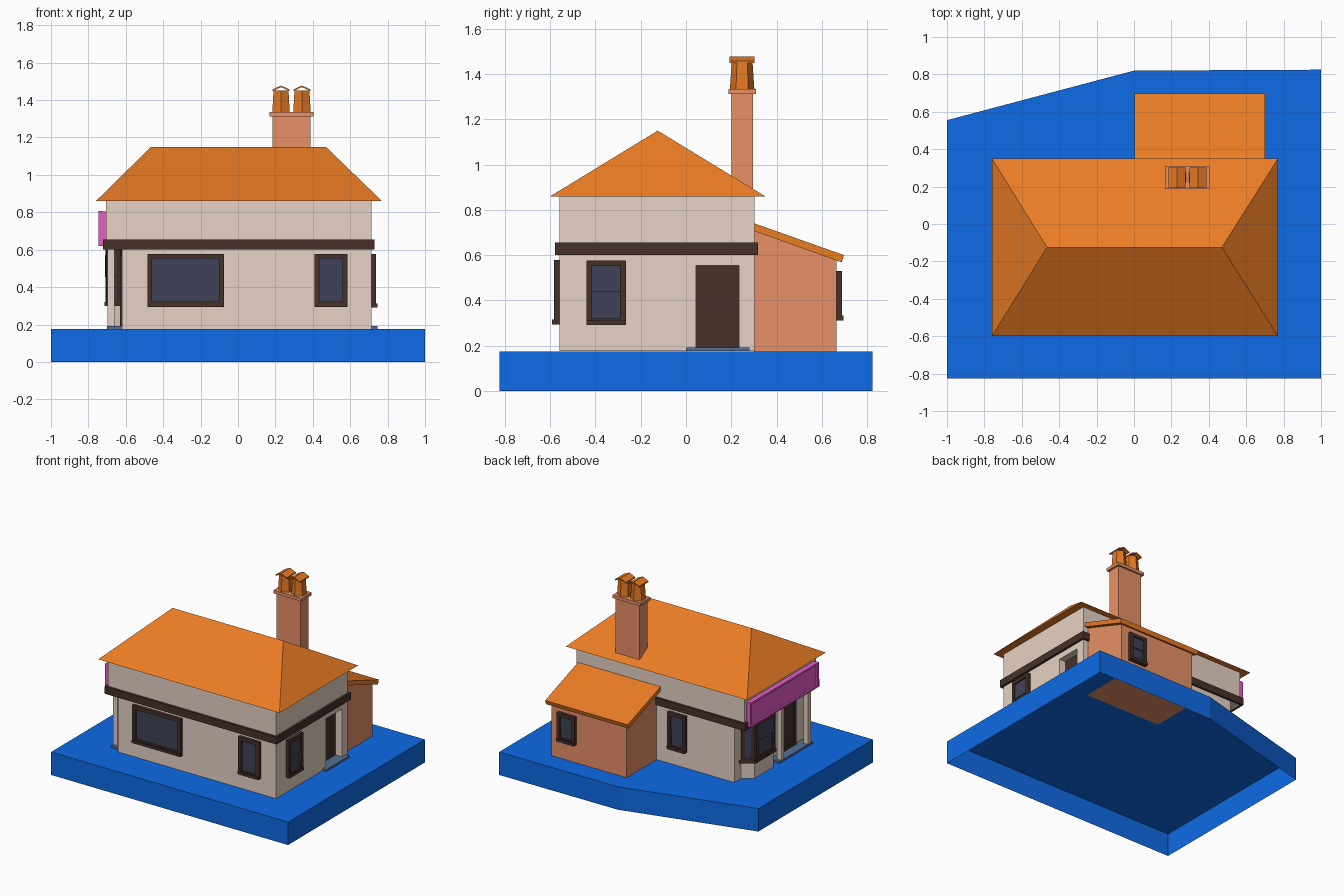
import bpy, bmesh
from math import radians, degrees, atan2
from mathutils import Matrix, Vector

if "Cube" in bpy.data.objects:
    bpy.data.objects.remove(bpy.data.objects["Cube"])

# Display colours, converted to linear for the materials
COLOURS = dict(blue=(.055, .42, .90), cream=(.905, .825, .77), dark=(.275, .19, .165), glass=(.25, .26, .345),
               roof=(.917, .487, .145), brick=(.906, .568, .405), pot=(.90, .475, .14), pink=(.91, .36, .79),
               step=(.33, .44, .58))
MATS = {}
for n, c in COLOURS.items():
    MATS[n] = bpy.data.materials.new(n)
    MATS[n].diffuse_color = (*[((v + .055) / 1.055) ** 2.4 for v in c], 1)


def finish(bm, name, col):
    bmesh.ops.recalc_face_normals(bm, faces=bm.faces)
    me = bpy.data.meshes.new(name)
    bm.to_mesh(me)
    bm.free()
    ob = bpy.data.objects.new(name, me)
    me.materials.append(MATS[col])
    bpy.context.collection.objects.link(ob)
    return ob


def add_box(bm, x0, x1, y0, y1, z0, z1, m=Matrix()):
    t = Matrix.Translation(((x0 + x1) / 2, (y0 + y1) / 2, (z0 + z1) / 2))
    bmesh.ops.create_cube(bm, size=1, matrix=m @ t @ Matrix.Diagonal((x1 - x0, y1 - y0, z1 - z0, 1)))


def box(name, col, *d):
    bm = bmesh.new()
    add_box(bm, *d)
    return finish(bm, name, col)


def prism(name, col, pts, a, b, axis='z', open_bottom=False):
    """Extrude a 2D profile from a to b: (x,y) along z, (y,z) along x, or (x,z) along y."""
    put = {'z': lambda p, t: (p[0], p[1], t), 'x': lambda p, t: (t, p[0], p[1]),
           'y': lambda p, t: (p[0], t, p[1])}[axis]
    bm = bmesh.new()
    lo = [bm.verts.new(put(p, a)) for p in pts]
    hi = [bm.verts.new(put(p, b)) for p in pts]
    bm.faces.new(hi)
    if not open_bottom:
        bm.faces.new(lo)
    for i in range(len(pts)):
        j = (i + 1) % len(pts)
        bm.faces.new((lo[i], lo[j], hi[j], hi[i]))
    return finish(bm, name, col)


def window(name, cx, cy, ang, w, z0, z1, sash=False, sill=True, f=.026, out=.024, frame='dark', pane='glass'):
    """Framed panel on a wall; ang turns the front-facing (-y) panel about z."""
    m = Matrix.Translation((cx, cy, 0)) @ Matrix.Rotation(radians(ang), 4, 'Z')
    h = w / 2
    bm = bmesh.new()
    for s in (-1, 1):
        x = s * (h - f / 2)
        add_box(bm, x - f / 2, x + f / 2, -out, .005, z0, z1, m)
    add_box(bm, -h + f, h - f, -out, .005, z1 - f, z1, m)
    add_box(bm, -h + f, h - f, -out, .005, z0, z0 + f, m)
    if sill:
        add_box(bm, -h, h, -out - .008, .005, z0 - .003, z0 + .018, m)
    finish(bm, name + "_frame", frame)
    bm = bmesh.new()
    mid = (z0 + z1) / 2
    add_box(bm, -h + f, h - f, -.008, .004, z0 + f, z1 - f, m)
    if sash:
        add_box(bm, -h + f, h - f, -.015, -.008, mid, z1 - f, m)
    finish(bm, name + "_pane", pane)


# Base plinth, open underneath
prism("base", 'blue', [(-1, -.825), (1, -.825), (1, .825), (0, .82), (-1, .555)], 0, .175, open_bottom=True)

# Main walls: lower storey with door recess on the right, upper overhanging on the left
L, R, F, B = -.62, .713, -.56, .303
prism("lower_walls", 'cream', [(L, F), (R, F), (R, .045), (.65, .045), (.65, .235), (R, .235), (R, B), (L, B)],
      .176, .555, open_bottom=True)
box("lintel_walls", 'cream', L, R, F, B, .555, .6)
box("upper_walls", 'cream', -.705, R, F, B, .6, .86)
box("wall_band", 'dark', -.722, .73, -.578, .319, .6, .655)

# Hipped roof
bm = bmesh.new()
e = [bm.verts.new(p) for p in ((-.76, -.6, .86), (.77, -.6, .86), (.77, .35, .86), (-.76, .35, .86))]
r = [bm.verts.new(p) for p in ((-.465, -.125, 1.15), (.47, -.125, 1.15))]
for fc in ((e[0], e[1], r[1], r[0]), (e[1], e[2], r[1]), (e[2], e[3], r[0], r[1]), (e[3], e[0], r[0]), e):
    bm.faces.new(fc)
finish(bm, "main_roof", 'roof')

# Lean-to at the back
prism("lean_to_walls", 'brick', [(.3, .17), (.665, .17), (.665, .58), (.3, .71)], .035, .67, 'x')
prism("lean_to_roof", 'roof', [(.297, .742), (.698, .6), (.688, .568), (.297, .708)], .003, .7, 'x')

# Chimney with two tapered six-sided pots under gabled caps
box("chimney_stack", 'brick', .185, .388, .2, .295, .86, 1.315)
box("chimney_cap", 'brick', .168, .404, .187, .309, 1.312, 1.335)
for i, cx in enumerate((.23, .342)):
    bm = bmesh.new()
    bmesh.ops.create_cone(bm, cap_ends=True, segments=6, radius1=.054, radius2=.046, depth=.118,
                          matrix=Matrix.Translation((cx, .248, 1.393)))
    finish(bm, f"chimney_pot_{i + 1}", 'pot')
    prism(f"pot_cap_{i + 1}", 'pot', [(cx - .046, 1.448), (cx, 1.469), (cx + .046, 1.448), (cx + .046, 1.457),
                                      (cx, 1.478), (cx - .046, 1.457)], .192, .302, 'y')

# Windows
window("front_large_window", -.28, F, 0, .41, .297, .578)
window("front_small_window", .497, F, 0, .175, .297, .578)
window("side_window", R, -.353, 90, .175, .295, .577, sash=True)
window("rear_window", -.145, B, 180, .15, .3, .578, sash=True)
window("lean_to_window", .535, .665, 180, .15, .315, .53, sash=True)

# Side door in its recess
box("side_door", 'dark', .64, .66, .045, .235, .177, .555)
box("side_step", 'step', .62, .745, 0, .28, .177, .192)

# Canted bay on the left
bay = [(L, .225), (-.695, .165), (-.695, -.06), (L, -.12)]
prism("bay_lower_wall", 'cream', bay, .176, .3, open_bottom=True)
prism("bay_glazing", 'glass', bay, .3, .6)
prism("bay_sill", 'dark', [(L, .245), (-.715, .175), (-.715, -.07), (L, -.14)], .298, .32)
for i in range(3):
    p, q = Vector(bay[i]), Vector(bay[i + 1])
    d = q - p
    c = (p + q) / 2
    window(f"bay_window_{i + 1}", c.x, c.y, degrees(atan2(d.y, d.x)), d.length, .31, .6,
           sash=True, sill=False, f=.027, out=.014)

# Left porch: door, step and two posts carrying the overhang
window("porch_door", L, -.33, -90, .2, .19, .57, sill=False, f=.03, out=.012, pane='dark')
box("porch_step", 'step', -.70, -.6, -.53, -.13, .177, .192)
for i, y in enumerate((-.17, -.49)):
    box(f"porch_post_{i + 1}", 'cream', -.698, -.66, y - .017, y + .017, .19, .6)

# Sign board above the bay and porch: raised border, sunken panel
box("sign_backing", 'pink', -.732, -.7, -.53, .28, .625, .805)
window("sign_board", -.726, -.125, -90, .82, .62, .808, sill=False, f=.015, out=.02, frame='pink', pane='pink')

for m in bpy.data.materials:
    if m.users and not m.is_grease_pencil:
        m.use_nodes = True
        m.node_tree.nodes["Principled BSDF"].inputs["Base Color"].default_value = m.diffuse_color
